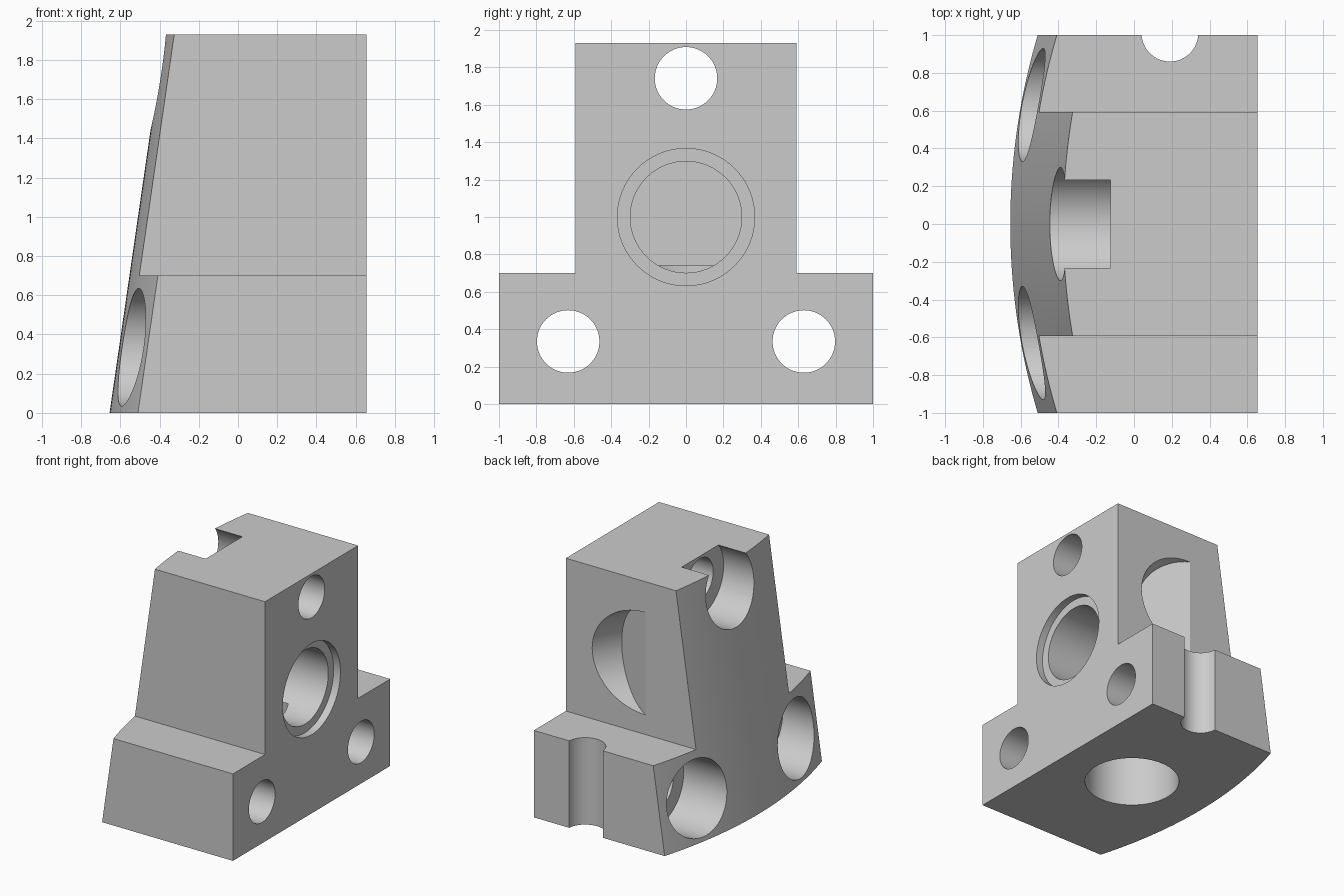
import bpy, bmesh, math
from mathutils import Vector

cube = bpy.data.objects.get("Cube")
if cube:
    bpy.data.objects.remove(cube, do_unlink=True)

HEIGHT, SHOULDER, HALF_NECK, FLAT_X = 1.93, 0.70, 0.592, 0.655
ARC_RADIUS, LEAN = 3.52, 0.145

grey = bpy.data.materials.new("machined_grey")
grey.use_nodes = True
colour = (0.6, 0.6, 0.6, 1)
grey.diffuse_color = colour
grey.node_tree.nodes["Principled BSDF"].inputs["Base Color"].default_value = colour


def make_object(name, bm):
    bmesh.ops.recalc_face_normals(bm, faces=bm.faces)
    mesh = bpy.data.meshes.new(name)
    bm.to_mesh(mesh)
    bm.free()
    mesh.materials.append(grey)
    obj = bpy.data.objects.new(name, mesh)
    bpy.context.collection.objects.link(obj)
    return obj


def cut(cutter):
    """Subtract a cutter from the block, then discard it."""
    cutter.hide_render = True
    bpy.context.view_layer.objects.active = block
    mod = block.modifiers.new("cut", "BOOLEAN")
    mod.operation, mod.solver, mod.object = "DIFFERENCE", "EXACT", cutter
    bpy.ops.object.modifier_apply(modifier=mod.name)
    bpy.data.objects.remove(cutter, do_unlink=True)


def drill(start, end, radius):
    """Cut a round hole between two points."""
    start, end = Vector(start), Vector(end)
    axis = end - start
    bm = bmesh.new()
    bmesh.ops.create_cone(bm, cap_ends=True, segments=64, radius1=radius,
                          radius2=radius, depth=axis.length)
    turn = axis.to_track_quat("Z", "Y").to_matrix().to_4x4()
    bmesh.ops.transform(bm, matrix=turn, verts=bm.verts)
    bmesh.ops.translate(bm, vec=(start + end) / 2, verts=bm.verts)
    cut(make_object("drill_cutter", bm))


def cut_box(low, high):
    bm = bmesh.new()
    bmesh.ops.create_cube(bm, size=1)
    low, high = Vector(low), Vector(high)
    bmesh.ops.scale(bm, vec=high - low, verts=bm.verts)
    bmesh.ops.translate(bm, vec=(low + high) / 2, verts=bm.verts)
    cut(make_object("box_cutter", bm))


# Block: flat on one side, a leaning arc on the other
bm = bmesh.new()
STEPS = 40
rings = []
for z in (0, HEIGHT):
    ring = [bm.verts.new((FLAT_X, -1, z))]
    for i in range(STEPS + 1):
        y = -1 + 2 * i / STEPS
        sag = ARC_RADIUS - math.sqrt(ARC_RADIUS ** 2 - y * y)
        ring.append(bm.verts.new((-FLAT_X + sag + LEAN * z, y, z)))
    ring.append(bm.verts.new((FLAT_X, 1, z)))
    rings.append(ring)
    bm.faces.new(ring)
for i in range(len(rings[0])):
    j = (i + 1) % len(rings[0])
    bm.faces.new((rings[0][i], rings[0][j], rings[1][j], rings[1][i]))
block = make_object("clamp_block", bm)

# Shoulders on both sides of the narrow upper part
cut_box((-1, HALF_NECK, SHOULDER), (1, 1.5, 2.5))
cut_box((-1, -1.5, SHOULDER), (1, -HALF_NECK, 2.5))

# Three bolt holes, counterbored from the curved side
for y, z, seat in ((0, 1.742, -0.125), (0.63, 0.335, -0.21), (-0.63, 0.335, -0.21)):
    drill((-1, y, z), (seat, y, z), 0.3)
    drill((-0.9, y, z), (1, y, z), 0.167)

# Stepped central bore in the flat side
drill((1, 0, 1), (FLAT_X - 0.06, 0, 1), 0.367)
drill((0.9, 0, 1), (0.2, 0, 1), 0.298)

# Blind hole in the base
drill((0.02, 0, -0.2), (0.02, 0, 0.742), 0.355)

# Vertical groove in the back of the foot
drill((0.19, 1.01, -0.2), (0.19, 1.01, 0.9), 0.15)

# Slanted round pocket in the back of the upper part
tilt = math.radians(30)
centre = Vector((-0.055, HALF_NECK, 1.27))
drill(centre, centre + Vector((math.sin(tilt), math.cos(tilt), 0)) * 0.35, 0.412)

# Smooth curved walls, sharp machined edges
bpy.ops.object.select_all(action="DESELECT")
block.select_set(True)
bpy.context.view_layer.objects.active = block
bpy.ops.object.shade_smooth_by_angle(angle=math.radians(25))
